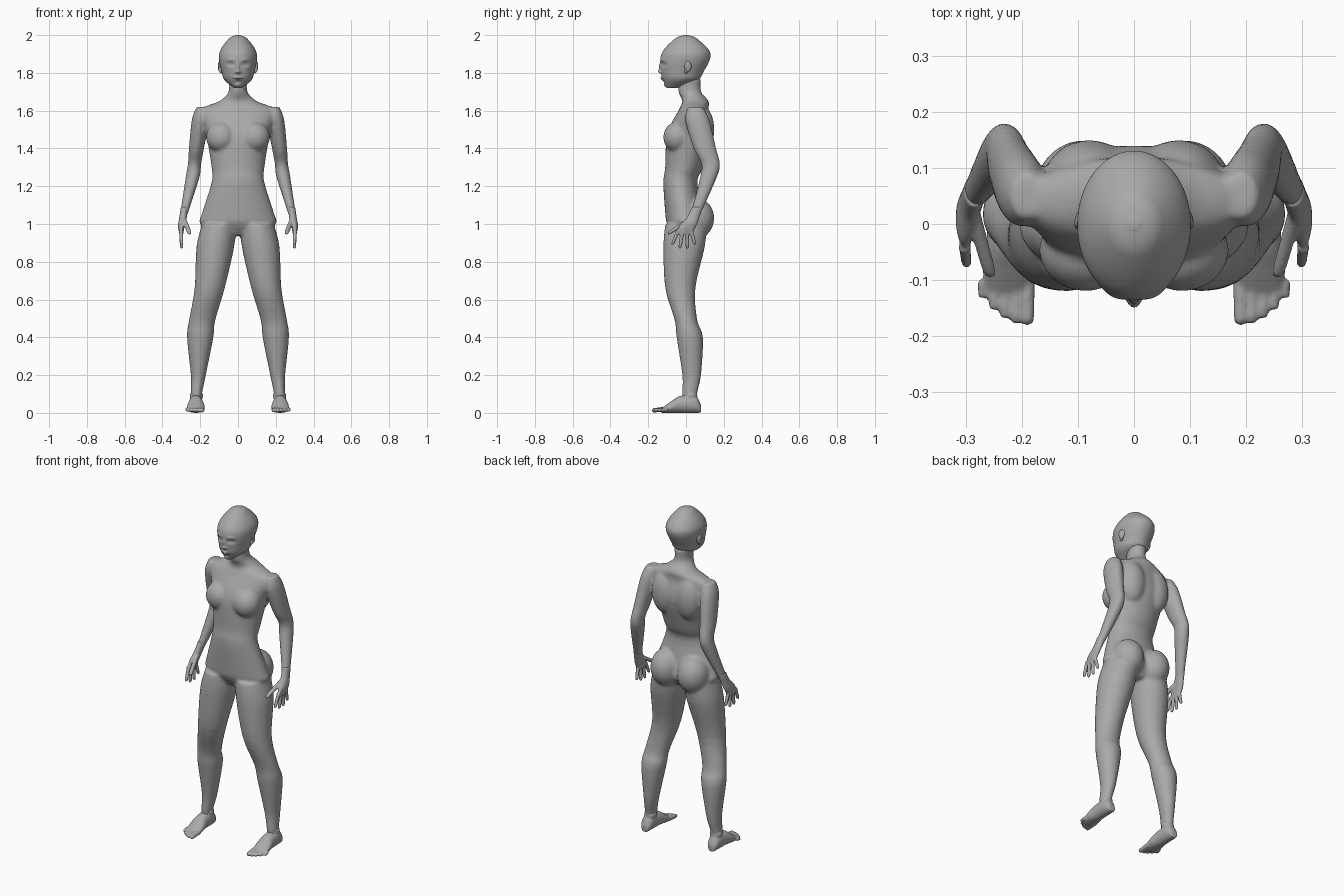
import bpy, bmesh, math
from mathutils import Vector, Matrix

default_cube = bpy.data.objects.get("Cube")
if default_cube:
    bpy.data.objects.remove(default_cube)

SHADE = 0.4
grey = bpy.data.materials.new("matte grey")
grey.use_nodes = True
grey.diffuse_color = (SHADE, SHADE, SHADE, 1)
shader = grey.node_tree.nodes["Principled BSDF"]
shader.inputs["Base Color"].default_value = grey.diffuse_color

ALONG_Y = Vector((0, 0, 1))     # depth direction of sections stacked along y
ALONG_Z = Vector((0, 1, 0))     # depth direction of sections stacked along z


def smooth_rows(rows, steps):
    """Pass a smooth curve through rows of section values."""
    rows = [Vector(row) for row in rows]
    padded = [rows[0], *rows, rows[-1]]
    result = []
    for before, start, end, after in zip(padded, padded[1:], padded[2:], padded[3:]):
        leave, arrive = (end - before) / 2, (after - start) / 2
        for step in range(steps):
            t = step / steps
            ease = t * t * (3 - 2 * t)
            result.append(start.lerp(end, ease) + leave * t * (1 - t) ** 2
                          - arrive * t * t * (1 - t))
    return result + [rows[-1]]


def loft(bm, rows, depth=ALONG_Z, side=1, sides=24, steps=4):
    """Skin oval sections given as x, y, z, half width, half depth."""
    rings = []
    for x, y, z, half_width, half_depth in smooth_rows(rows, steps):
        ring = []
        for index in range(sides):
            angle = math.tau * index / sides
            point = Vector((x + half_width * math.cos(angle), y, z))
            point += depth * half_depth * math.sin(angle)
            point.x *= side
            ring.append(bm.verts.new(point))
        rings.append(ring)
    for lower, upper in zip(rings, rings[1:]):
        for index in range(sides):
            previous = index - 1
            bm.faces.new((lower[previous], lower[index], upper[index], upper[previous]))
    bm.faces.new(rings[0])
    bm.faces.new(rings[-1])


def digit(bm, root, tip, radius, depth, side):
    """Tapered finger or toe with a rounded tip."""
    root, tip = Vector(root), Vector(tip)
    rows = []
    for travel, taper in ((0, 1.1), (.5, 1), (.9, .9), (1, .4)):
        rows.append((*root.lerp(tip, travel), radius * taper, radius * taper))
    loft(bm, rows, depth, side, sides=12)


def ball(bm, centre, radii, side=1, turn=0):
    """Rounded mass, mirrored to the given side."""
    x, y, z = centre
    matrix = (Matrix.Translation((x * side, y, z)) @ Matrix.Rotation(turn * side, 4, "Z")
              @ Matrix.Diagonal((*radii, 1)))
    bmesh.ops.create_uvsphere(bm, u_segments=24, v_segments=14, radius=1, matrix=matrix)


def finish(name, bm, voxel=None, softening=3):
    """Turn the gathered shapes into one object, fused where a voxel size is given."""
    bmesh.ops.recalc_face_normals(bm, faces=bm.faces)
    mesh = bpy.data.meshes.new(name)
    bm.to_mesh(mesh)
    bm.free()
    mesh.materials.append(grey)
    mesh.shade_smooth()
    part = bpy.data.objects.new(name, mesh)
    bpy.context.collection.objects.link(part)
    if voxel:
        fuse = part.modifiers.new("Fuse", "REMESH")
        fuse.mode = "VOXEL"
        fuse.voxel_size = voxel
        fuse.use_smooth_shade = True
        soften = part.modifiers.new("Soften", "SMOOTH")
        soften.iterations = softening


# Trunk sections from neck to hips: y, z, half width, half depth
trunk = [(.02, 1.77, .05, .06), (.02, 1.7, .05, .06), (.05, 1.65, .1, .07),
         (.04, 1.6, .2, .08), (.02, 1.48, .17, .12), (-.01, 1.3, .14, .1),
         (-.03, 1.22, .14, .09), (-.01, 1.06, .19, .1), (0, 1, .2, .1), (0, .94, .1, .06)]
# Limb sections: x, y, z, half width, half depth
leg = [(.1, 0, 1, .09, .11), (.12, -.01, .88, .1, .11), (.15, -.03, .66, .08, .08),
       (.19, 0, .49, .07, .06), (.2, .02, .4, .07, .07), (.21, .03, .2, .04, .05),
       (.22, .02, .1, .03, .04), (.22, .03, .04, .03, .04)]
arm = [(.19, .05, 1.62, .03, .04), (.2, .06, 1.55, .045, .065), (.22, .1, 1.4, .04, .06),
       (.23, .13, 1.32, .035, .05), (.24, .12, 1.25, .037, .045), (.28, .06, 1.08, .023, .03),
       (.29, .04, 1.04, .02, .03)]

# Body: trunk, limbs and soft masses fused into one skin
bm = bmesh.new()
loft(bm, [(0, *section) for section in trunk], sides=40)
for side in (-1, 1):
    loft(bm, leg, side=side)
    loft(bm, arm, side=side)
    chest = ball(bm, (.09, -.05, 1.46), (.08, .07, .08), side, turn=.2)
    shoulder_blade = ball(bm, (.08, .08, 1.5), (.08, .07, .13), side)
    seat = ball(bm, (.09, .05, 1.03), (.09, .1, .11), side)
    kneecap = ball(bm, (.18, -.02, .53), (.04, .04, .05), side)
finish("body", bm, voxel=.008, softening=8)

# Head: an oval loft, sections y, z, half width, half depth
skull = [(0, 2, .01, .01), (0, 1.98, .05, .06), (0, 1.9, .1, .13),
         (-.02, 1.8, .085, .11), (-.03, 1.76, .07, .09), (-.07, 1.72, .02, .03)]
# Face relief: x, z, width, height, push (negative is outward)
face = {
    "eye_socket": (.037, 1.845, .017, .01, .014),
    "eyelid": (.037, 1.845, .01, .006, -.007),
    "brow": (.04, 1.87, .02, .007, -.005),
    "nose_wing": (.01, 1.803, .007, .007, -.008),
    "nose_tip": (0, 1.807, .01, .01, -.015),
    "nose_bridge": (0, 1.83, .008, .02, -.01),
    "lips": (0, 1.77, .02, .01, -.012),
    "mouth_line": (0, 1.77, .025, .002, .008),
    "chin": (0, 1.735, .02, .01, -.008),
}
bm = bmesh.new()
loft(bm, [(0, *section) for section in skull], sides=112, steps=22)
for vert in bm.verts:
    if vert.co.y < -.03:
        across, height = abs(vert.co.x), vert.co.z
        for x, z, wide, tall, push in face.values():
            distance = ((across - x) / wide) ** 2 + ((height - z) / tall) ** 2
            vert.co.y += push * math.exp(-distance)
finish("head", bm)

for side, label in ((1, "left"), (-1, "right")):
    # Ear: an oval shell with a lobe
    bm = bmesh.new()
    ball(bm, (.097, .01, 1.835), (.008, .02, .03), side, turn=.3)
    ball(bm, (.09, 0, 1.81), (.008, .01, .015), side, turn=.2)
    finish(label + "_ear", bm, voxel=.004)

    # Hand: palm, four fingers and a thumb
    bm = bmesh.new()
    loft(bm, [(.283, .06, 1.09, .02, .03), (.29, .04, 1.04, .02, .033),
              (.3, .01, .99, .018, .045), (.3, -.01, .945, .01, .04)], side=side)
    for finger in range(4):
        y = -.04 + .022 * finger
        tip_z = .868 + .01 * (finger - 1.5) ** 2
        digit(bm, (.302, y, .97), (.298, y * 1.8, tip_z), .01, ALONG_Z, side)
    digit(bm, (.29, .03, 1.03), (.255, -.095, .95), .013, ALONG_Y, side)
    finish(label + "_hand", bm, voxel=.004)

    # Foot: sections rest on the ground from heel to ball, then five toes
    bm = bmesh.new()
    sole = [(.08, .02, .02), (.05, .035, .045), (-.03, .04, .045),
            (-.08, .047, .03), (-.13, .04, .012)]
    loft(bm, [(.223, y, height, width, height) for y, width, height in sole],
         ALONG_Y, side)
    for toe in range(5):
        x = .19 + .02 * toe
        tip_y = -.18 + .003 * toe ** 2
        digit(bm, (x, -.1, .02), (x, tip_y, .013), .013 - .001 * toe, ALONG_Y, side)
    ankle = ball(bm, (.22, .025, .09), (.035, .035, .035), side)
    finish(label + "_foot", bm, voxel=.005)
